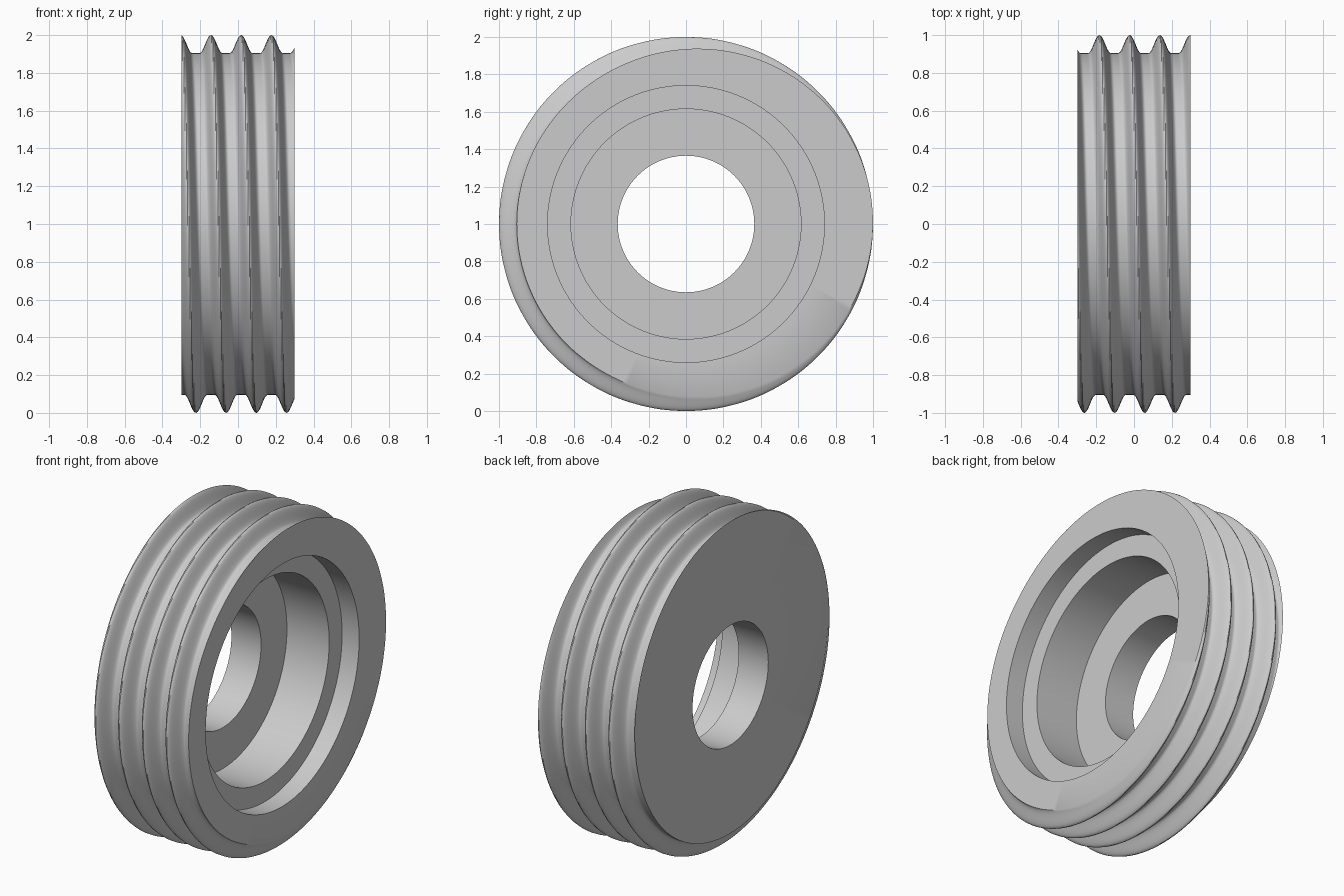
import bpy, bmesh, math

cube = bpy.data.objects.get("Cube")
if cube:
    bpy.data.objects.remove(cube, do_unlink=True)

SEGMENTS, ROWS = 180, 90
HALF_WIDTH, PITCH = 0.3, 0.16
ROOT, CREST, FLANK = 0.905, 1.0, 0.06


def thread_radius(x, phi):
    """Rounded crests and flat roots, advancing one pitch per turn."""
    offset = x - 0.017 - PITCH * phi / math.tau
    d = abs((offset + PITCH / 2) % PITCH - PITCH / 2)
    wave = 0.5 + 0.5 * math.cos(math.pi * min(d / FLANK, 1))
    return ROOT + (CREST - ROOT) * wave


# Stepped bore, from the open end through to the plain end
BORE = [(HALF_WIDTH, 0.74), (0.185, 0.74), (0.185, 0.615),
        (-0.1, 0.615), (-0.1, 0.365), (-HALF_WIDTH, 0.365)]

bm = bmesh.new()


def add_ring(x, radius):
    ring = []
    for i in range(SEGMENTS):
        phi = math.tau * i / SEGMENTS
        r = radius(x, phi)
        ring.append(bm.verts.new((x, -r * math.sin(phi), 1 + r * math.cos(phi))))
    return ring


# Threaded outer wall followed by the bore, joined into one closed body
rings = [add_ring(-HALF_WIDTH + 2 * HALF_WIDTH * j / ROWS, thread_radius)
         for j in range(ROWS + 1)]
rings += [add_ring(x, lambda _x, _p, r=r: r) for x, r in BORE]
for a, b in zip(rings, rings[1:] + rings[:1]):
    for i in range(SEGMENTS):
        k = (i + 1) % SEGMENTS
        bm.faces.new((a[i], a[k], b[k], b[i]))
bmesh.ops.recalc_face_normals(bm, faces=bm.faces)

mesh = bpy.data.meshes.new("threaded_ring")
bm.to_mesh(mesh)
bm.free()
body = bpy.data.objects.new("threaded_ring", mesh)
bpy.context.collection.objects.link(body)

# Plain grey
grey = bpy.data.materials.new("light_grey")
grey.use_nodes = True
colour = (0.6, 0.6, 0.6, 1)
grey.diffuse_color = colour
grey.node_tree.nodes["Principled BSDF"].inputs["Base Color"].default_value = colour
mesh.materials.append(grey)

bpy.ops.object.select_all(action="DESELECT")
body.select_set(True)
bpy.context.view_layer.objects.active = body
bpy.ops.object.shade_smooth_by_angle(angle=math.radians(35))
